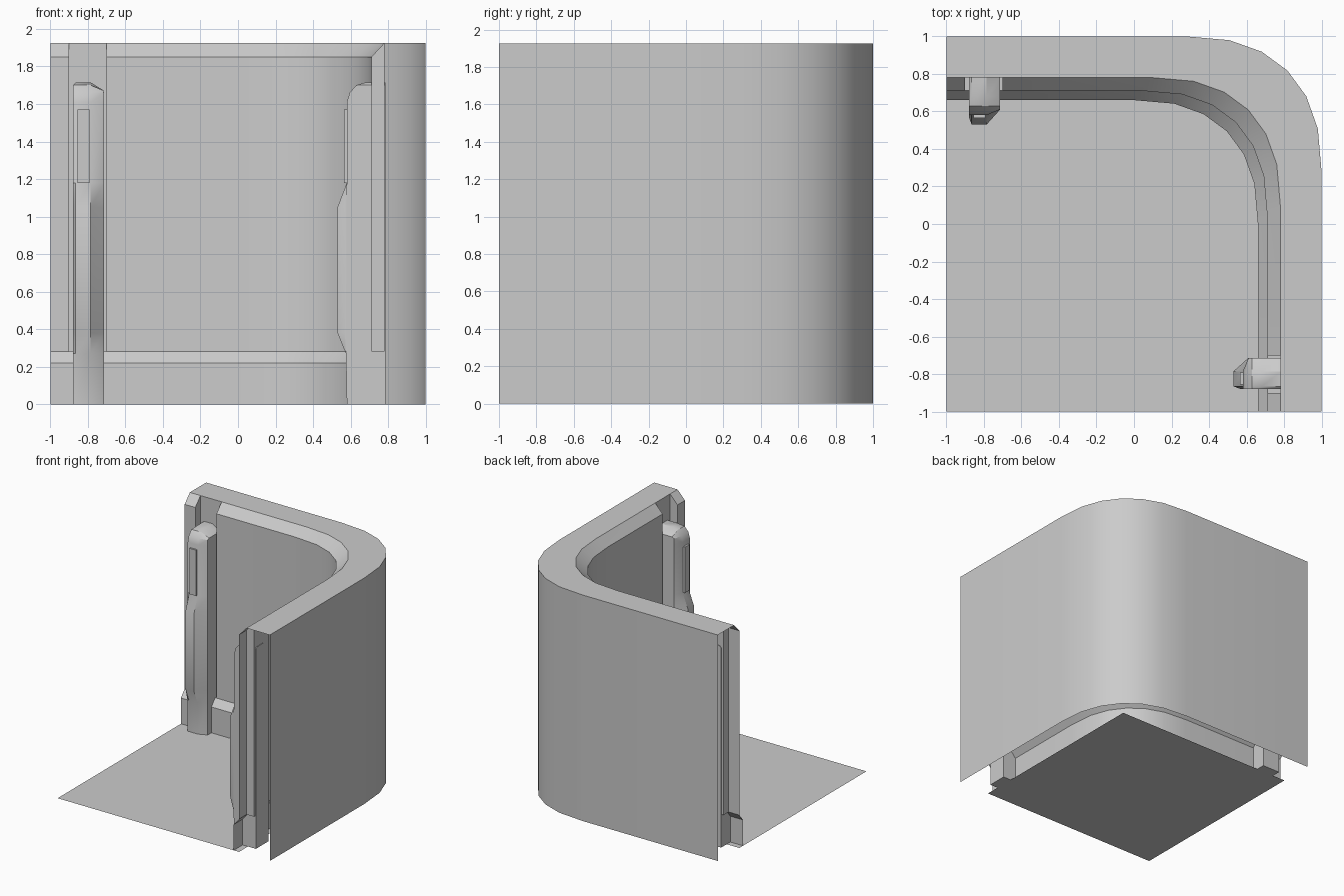
import bpy, bmesh, math

if "Cube" in bpy.data.objects:
    bpy.data.objects.remove(bpy.data.objects["Cube"])

grey = bpy.data.materials.new("light_grey")
grey.use_nodes = True
COLOUR = (0.6, 0.6, 0.6, 1)
grey.diffuse_color = COLOUR
grey.node_tree.nodes["Principled BSDF"].inputs["Base Color"].default_value = COLOUR

TOP = 1.925      # wall height
RECESS = 0.78    # depth of the post recess


def make(name, bm, smooth=True):
    bmesh.ops.remove_doubles(bm, verts=bm.verts, dist=0.0005)
    bmesh.ops.dissolve_degenerate(bm, edges=bm.edges, dist=0.0005)
    mesh = bpy.data.meshes.new(name)
    bm.to_mesh(mesh)
    bm.free()
    mesh.materials.append(grey)
    obj = bpy.data.objects.new(name, mesh)
    bpy.context.collection.objects.link(obj)
    if smooth:
        bpy.ops.object.select_all(action='DESELECT')
        obj.select_set(True)
        bpy.context.view_layer.objects.active = obj
        bpy.ops.object.shade_smooth_by_angle(angle=math.radians(30))
    return obj


def loft(bm, rows):
    """Skin quads between rows of equally many points."""
    grid = [[bm.verts.new(p) for p in row] for row in rows]
    for a, b in zip(grid, grid[1:]):
        for j in range(len(a) - 1):
            bm.faces.new((a[j], b[j], b[j + 1], a[j + 1]))
    return grid


def wall_path(d, z, recess):
    """Rounded corner plan at distance d, stepping back behind the posts."""
    back = RECESS if recess else d
    start = 0.8 * (d - 0.66)
    arm = [(-1, d), (-0.9, d), (-0.9, back), (-0.7, back), (-0.7, d)]
    arc = []
    for k in range(7):
        a = math.radians(15 * k)
        sx, sy = max(math.sin(a), 0) ** 0.833, max(math.cos(a), 0) ** 0.833
        arc.append((start + (d - start) * sx, start + (d - start) * sy))
    other = [(y, x) for x, y in reversed(arm)]
    return [(x, y, z) for x, y in arm + arc + other]


# Hollow corner wall: outer skin, rim, chamfered inner panel, baseboard
levels = [(1, 0, False), (1, TOP, False), (RECESS, TOP, False),
          (0.71, 1.85, True), (0.71, 0.28, True), (0.71, 0.28, False),
          (0.66, 0.22, False), (0.66, 0, False)]
bm = bmesh.new()
loft(bm, [wall_path(*lv) for lv in levels])
make("corner_wall", bm)

# Floor sheet
bm = bmesh.new()
bm.faces.new([bm.verts.new((x, y, 0)) for x, y in
              ((-1, -1), (0.71, -1), (0.71, 0.71), (-1, 0.71))])
make("floor", bm, False)

# Posts: side profile (depth, height) swept over the width
profile = [(0.785, 0), (0.58, 0), (0.575, 0.27), (0.53, 0.38), (0.53, 1.05),
           (0.58, 1.18), (0.58, 1.61), (0.595, 1.66), (0.63, 1.7),
           (0.68, 1.715), (0.785, 1.715)]
# width position, nearest depth, highest point
slices = [(-0.88, 0.57, 1.7), (-0.865, 0, 2), (-0.785, 0, 2), (-0.713, 0.61, 1.67)]


def place(p, mirrored):
    return (p[1], p[0], p[2]) if mirrored else p


for side, mirrored in (("back", False), ("left", True)):
    bm = bmesh.new()
    rows = []
    for w, near, high in slices:
        row = [place((w, max(d, near), min(z, high)), mirrored) for d, z in profile]
        rows.append(row + row[:1])
    grid = loft(bm, rows)
    for ring in (grid[0], grid[-1]):
        bm.faces.new(ring[:-1])
    bmesh.ops.remove_doubles(bm, verts=bm.verts, dist=0.0005)
    bmesh.ops.recalc_face_normals(bm, faces=bm.faces)
    make(side + "_post", bm)

    # Slim plate on the face of the post
    bm = bmesh.new()
    bmesh.ops.create_cube(bm, size=1)
    for v in bm.verts:
        p = (-0.823 + 0.064 * v.co.x, 0.58 + 0.03 * v.co.y, 1.375 + 0.39 * v.co.z)
        v.co = place(p, mirrored)
    bmesh.ops.recalc_face_normals(bm, faces=bm.faces)
    make(side + "_post_plate", bm, False)
